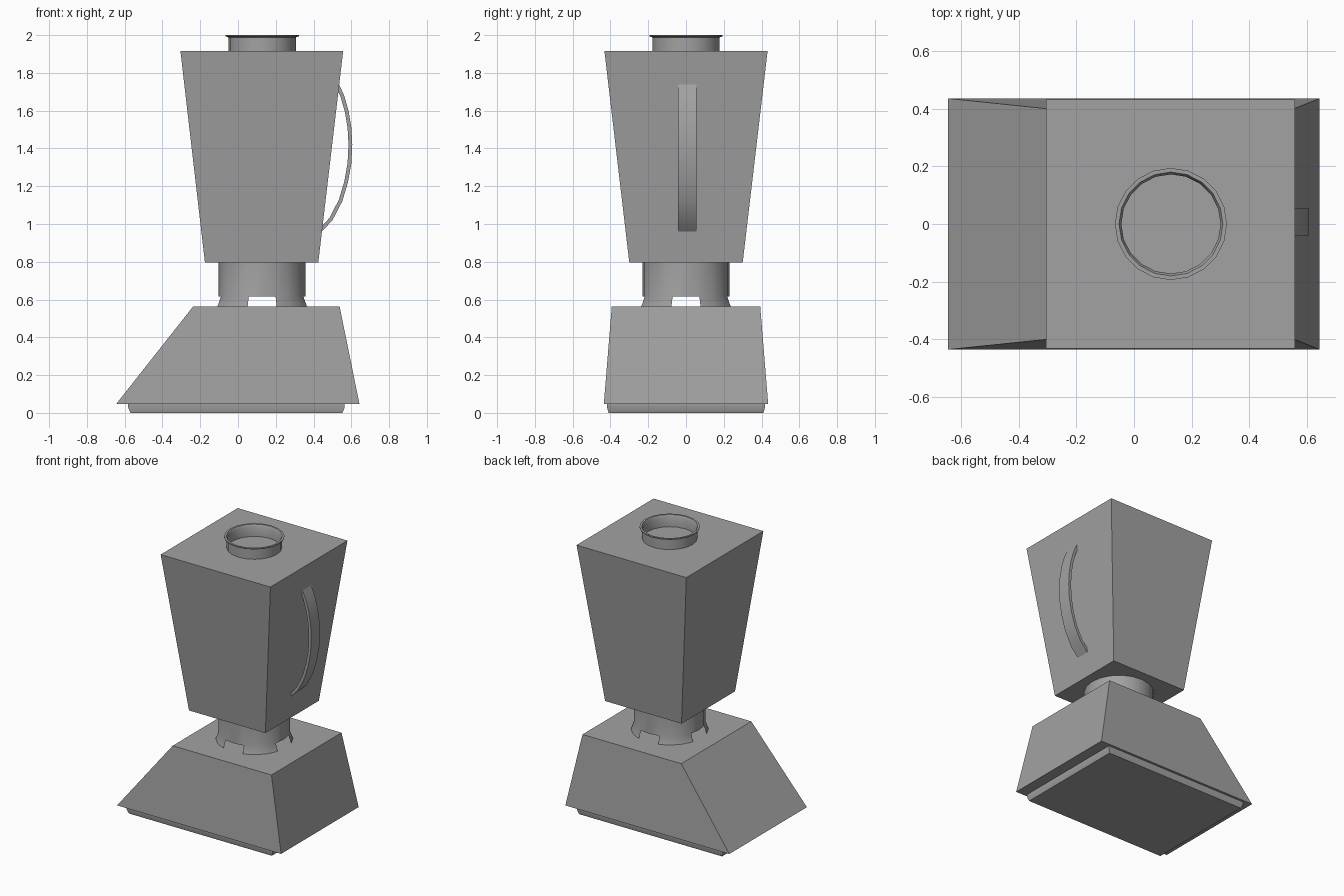
import bpy, bmesh, math

cube = bpy.data.objects.get("Cube")
if cube:
    bpy.data.objects.remove(cube, do_unlink=True)

grey = bpy.data.materials.new("plain grey")
grey.use_nodes = True
colour = (0.36, 0.36, 0.36, 1)
grey.diffuse_color = colour
grey.node_tree.nodes["Principled BSDF"].inputs["Base Color"].default_value = colour

AXIS_X = 0.128   # jar, neck and spout share this vertical axis
SIDES = 20


def finish(name, bm):
    bmesh.ops.recalc_face_normals(bm, faces=bm.faces)
    mesh = bpy.data.meshes.new(name)
    bm.to_mesh(mesh)
    bm.free()
    mesh.materials.append(grey)
    obj = bpy.data.objects.new(name, mesh)
    bpy.context.collection.objects.link(obj)
    bpy.ops.object.select_all(action='DESELECT')
    obj.select_set(True)
    bpy.context.view_layer.objects.active = obj
    bpy.ops.object.shade_smooth_by_angle(angle=math.radians(30))
    return obj


def stacked_box(name, levels):
    """Closed block through rectangles given as (z, x min, x max, half depth)."""
    bm = bmesh.new()
    rings = [[bm.verts.new(p) for p in ((a, -d, z), (b, -d, z), (b, d, z), (a, d, z))]
             for z, a, b, d in levels]
    for low, high in zip(rings, rings[1:]):
        for i in range(4):
            j = (i + 1) % 4
            bm.faces.new((low[i], low[j], high[j], high[i]))
    bm.faces.new(rings[0])
    bm.faces.new(rings[-1])
    return finish(name, bm)


def tube(name, profile, keep=lambda row, i: True):
    """Round shell through (radius, z) points; keep decides which faces exist."""
    bm = bmesh.new()
    rings = []
    for r, z in profile:
        angles = [math.tau * i / SIDES for i in range(SIDES)]
        rings.append([bm.verts.new((AXIS_X + r * math.cos(a), r * math.sin(a), z))
                      for a in angles])
    for row, (low, high) in enumerate(zip(rings, rings[1:])):
        for i in range(SIDES):
            if keep(row, i):
                j = (i + 1) % SIDES
                bm.faces.new((low[i], low[j], high[j], high[i]))
    return finish(name, bm)


# Foot plate, wedge-shaped motor base and tapered jar
stacked_box("foot_plate", [(0, -0.57, 0.553, 0.41), (0.03, -0.582, 0.565, 0.418),
                           (0.05, -0.582, 0.565, 0.418)])
stacked_box("motor_base", [(0.047, -0.645, 0.643, 0.435), (0.563, -0.238, 0.538, 0.393)])
stacked_box("jar", [(0.795, -0.175, 0.425, 0.30), (1.917, -0.305, 0.557, 0.432)])

# Neck with four flared feet, a notch two faces wide on each side
tube("neck", [(0.25, 0.56), (0.23, 0.615), (0.23, 0.8)],
     lambda row, i: row > 0 or (i + 1) % 5 > 1)

# Open spout with a thin outward lip
tube("spout", [(0.178, 1.91), (0.178, 1.988), (0.194, 1.994), (0.194, 2.0),
               (0.18, 2.0), (0.172, 1.985), (0.172, 1.91)])

# Bowed strap handle on the left side
outer = [(0.53, 1.75), (0.562, 1.68), (0.585, 1.6), (0.6, 1.51), (0.605, 1.42),
         (0.6, 1.32), (0.582, 1.22), (0.552, 1.12), (0.5, 1.02), (0.43, 0.945)]
bm = bmesh.new()
rows = []
for k, (x, z) in enumerate(outer):
    before, after = outer[max(k - 1, 0)], outer[min(k + 1, len(outer) - 1)]
    dx, dz = after[0] - before[0], after[1] - before[1]
    n = 0.02 / math.hypot(dx, dz)
    ix, iz = x + dz * n, z - dx * n
    rows.append([bm.verts.new(p) for p in ((x, -0.042, z), (x, 0.055, z),
                                           (ix, 0.055, iz), (ix, -0.042, iz))])
for a, b in zip(rows, rows[1:]):
    for i in range(4):
        j = (i + 1) % 4
        bm.faces.new((a[i], a[j], b[j], b[i]))
bm.faces.new(rows[0])
bm.faces.new(rows[-1])
finish("handle", bm)
